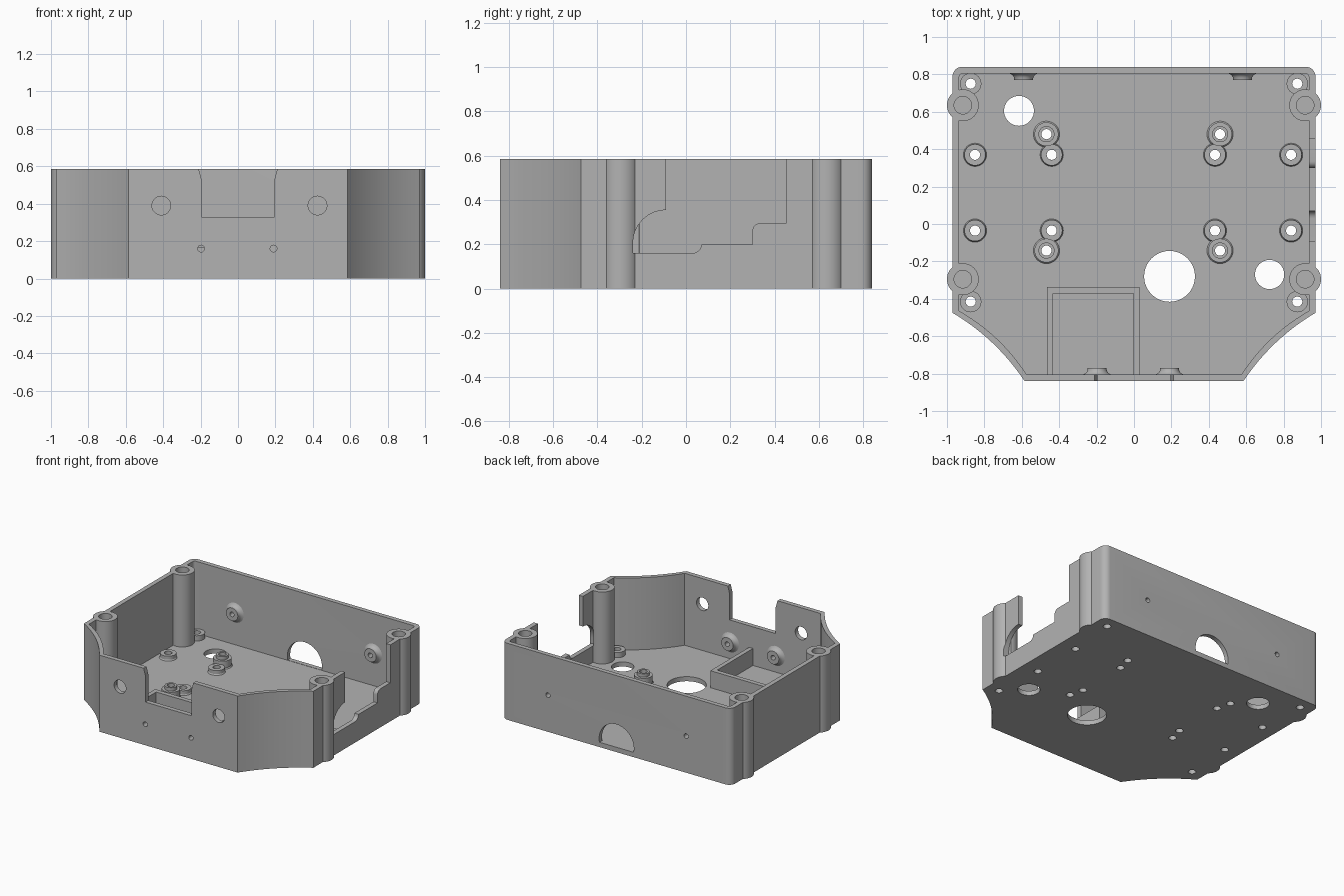
import bpy, bmesh
from math import sin, cos, pi, radians
from mathutils import Matrix, Vector

cube = bpy.data.objects.get("Cube")
if cube:
    bpy.data.objects.remove(cube, do_unlink=True)

HEIGHT, FLOOR, WALL = 0.585, 0.035, 0.035
HALF_X, HALF_Y = 0.97, 0.84

grey = bpy.data.materials.new("plain_grey")
grey.use_nodes = True
colour = (0.45, 0.45, 0.45, 1)
grey.diffuse_color = colour
grey.node_tree.nodes["Principled BSDF"].inputs["Base Color"].default_value = colour


def finish(name, bm):
    bmesh.ops.recalc_face_normals(bm, faces=bm.faces)
    mesh = bpy.data.meshes.new(name)
    bm.to_mesh(mesh)
    bm.free()
    mesh.materials.append(grey)
    obj = bpy.data.objects.new(name, mesh)
    bpy.context.collection.objects.link(obj)
    return obj


def prism(name, points, low, high, axis="z"):
    """Extrude a 2D outline along an axis."""
    place = {"x": lambda u, v, w: (w, u, v),
             "y": lambda u, v, w: (u, w, v),
             "z": lambda u, v, w: (u, v, w)}[axis]
    bm = bmesh.new()
    face = bm.faces.new([bm.verts.new(place(u, v, low)) for u, v in points])
    moved = bmesh.ops.extrude_face_region(bm, geom=[face])["geom"]
    offset = Vector(place(0, 0, high - low))
    bmesh.ops.translate(bm, vec=offset, verts=[g for g in moved if isinstance(g, bmesh.types.BMVert)])
    return finish(name, bm)


def arc(cx, cy, r, start, end, steps=8):
    angles = [radians(start + (end - start) * i / steps) for i in range(steps + 1)]
    return [(cx + r * cos(a), cy + r * sin(a)) for a in angles]


def rod(name, u, v, r, low, high, axis="z"):
    return prism(name, arc(u, v, r, 0, 360, 40)[:-1], low, high, axis)


def lathe(name, profile, place, steps=32):
    """Revolve (radius, height) points around z, then place the result."""
    bm = bmesh.new()
    rings = [[bm.verts.new((r * cos(2 * pi * i / steps), r * sin(2 * pi * i / steps), h))
              for i in range(steps)] for r, h in profile]
    for a, b in zip(rings, rings[1:]):
        for i in range(steps):
            j = (i + 1) % steps
            bm.faces.new((a[i], a[j], b[j], b[i]))
    obj = finish(name, bm)
    obj.data.transform(place)
    return obj


def boolean(target, tool, operation):
    mod = target.modifiers.new(operation, "BOOLEAN")
    mod.operation, mod.object, mod.solver = operation, tool, "EXACT"
    bpy.context.view_layer.objects.active = target
    bpy.ops.object.modifier_apply(modifier=mod.name)
    bpy.data.objects.remove(tool, do_unlink=True)


def outline(inset, corner):
    """Rounded back corners and bowed front corners, mirrored in x."""
    x, y = HALF_X - inset, HALF_Y - inset
    start, end = Vector((x, -0.475 + inset * 0.3)), Vector((0.585 - inset * 0.3, -y))
    chord = end - start
    control = (start + end) / 2 + Vector((-chord.y, chord.x)).normalized() * -0.06
    half = arc(x - corner, y - corner, corner, 90, 0)
    for i in range(13):
        t = i / 12
        p = start * (1 - t) ** 2 + control * 2 * t * (1 - t) + end * t * t
        half.append((p.x, p.y))
    return half + [(-px, py) for px, py in reversed(half)]


# Tray shell with four screw pillars
shell = prism("enclosure_shell", outline(0, 0.05), 0, HEIGHT)
boolean(shell, prism("cavity", outline(WALL, 0.02), FLOOR, 1), "DIFFERENCE")
pillars = [(s * 0.915, y) for s in (-1, 1) for y in (0.635, -0.295)]
for x, y in pillars:
    boolean(shell, rod("pillar", x, y, 0.085, 0, HEIGHT), "UNION")
for x, y in pillars:
    boolean(shell, rod("pillar_hole", x, y, 0.047, 0.2, 1), "DIFFERENCE")

# Side opening with stepped lower edge
side = [(-0.09, 0.7)] + arc(-0.09, 0.205, 0.15, 90, 180) + [(-0.24, 0.16)]
side += arc(0.03, 0.2, 0.04, 270, 360, 5) + [(0.3, 0.2)]
side += arc(0.335, 0.26, 0.035, 180, 90, 5) + [(0.455, 0.295), (0.455, 0.7)]
boolean(shell, prism("side_cut", side, HALF_X - WALL - 0.002, 1.2, "x"), "DIFFERENCE")

# Front notch with flared top
notch = [(0.195, 0.33), (0.195, 0.53), (0.21, 0.585), (0.21, 0.7)]
notch += [(-u, v) for u, v in reversed(notch)]
boolean(shell, prism("front_cut", notch, -1, -0.78, "y"), "DIFFERENCE")

# Rear cable arch, flat at floor level
arch = arc(0, 0.065, 0.147, -11, 191, 32)
boolean(shell, prism("arch_cut", arch, 0.78, 1, "y"), "DIFFERENCE")

# Holes through the front and back walls
front_screws = [(-0.197, 0.16), (0.19, 0.16)]
back_screws = [(-0.59, 0.28), (0.58, 0.28)]
for x, z, r in [(-0.41, 0.39, 0.05), (0.425, 0.39, 0.05)] + [(x, z, 0.018) for x, z in front_screws]:
    boolean(shell, rod("front_hole", x, z, r, -1, -0.77, "y"), "DIFFERENCE")
for x, z in back_screws:
    boolean(shell, rod("back_hole", x, z, 0.018, 0.77, 1, "y"), "DIFFERENCE")

# Floor holes and screw holes
short = [(x, y) for x in (-0.85, -0.44, 0.433, 0.84) for y in (0.37, -0.035)]
tall = [(x, y) for x in (-0.468, 0.46) for y in (0.48, -0.142)]
corner = [(s * 0.873, y) for s in (-1, 1) for y in (0.75, -0.415)]
drills = [(-0.615, 0.605, 0.08), (0.19, -0.28, 0.136), (0.725, -0.27, 0.078)]
drills += [(x, y, 0.027) for x, y in short + tall + corner]
for x, y, r in drills:
    boolean(shell, rod("floor_hole", x, y, r, -0.1, FLOOR + 0.02), "DIFFERENCE")

# Board standoffs on the floor
short_profile = [(0.062, 0), (0.057, 0.008), (0.057, 0.035), (0.027, 0.035), (0.027, 0)]
tall_profile = [(0.07, 0), (0.064, 0.008), (0.064, 0.06), (0.043, 0.06),
                (0.043, 0.085), (0.027, 0.085), (0.027, 0)]
corner_profile = [(0.057, 0), (0.057, 0.04), (0.027, 0.04), (0.027, 0)]
parts = [shell]
for label, spots, profile in (("short_standoff", short, short_profile),
                              ("tall_standoff", tall, tall_profile),
                              ("corner_standoff", corner, corner_profile)):
    for x, y in spots:
        parts.append(lathe(label, profile, Matrix.Translation((x, y, FLOOR))))

# Flared screw bosses inside the front and back walls
boss = [(0.075, 0), (0.06, 0.008), (0.052, 0.02), (0.05, 0.036), (0.018, 0.036), (0.018, 0)]
inner = HALF_Y - WALL
for label, spots, y, turn in (("front_boss", front_screws, -inner, -90), ("back_boss", back_screws, inner, 90)):
    for x, z in spots:
        place = Matrix.Translation((x, y, z)) @ Matrix.Rotation(radians(turn), 4, "X")
        parts.append(lathe(label, boss, place))

# Low compartment wall behind the front notch
rail = [(-0.465, -0.81), (-0.465, -0.337), (0.03, -0.337), (0.03, -0.81),
        (-0.003, -0.81), (-0.003, -0.372), (-0.432, -0.372), (-0.432, -0.81)]
parts.append(prism("compartment_wall", rail, FLOOR - 0.005, 0.165))

# Smooth curved sides, sharp edges
bpy.ops.object.select_all(action="DESELECT")
for obj in parts:
    obj.select_set(True)
bpy.context.view_layer.objects.active = shell
bpy.ops.object.shade_smooth_by_angle(angle=radians(30))
